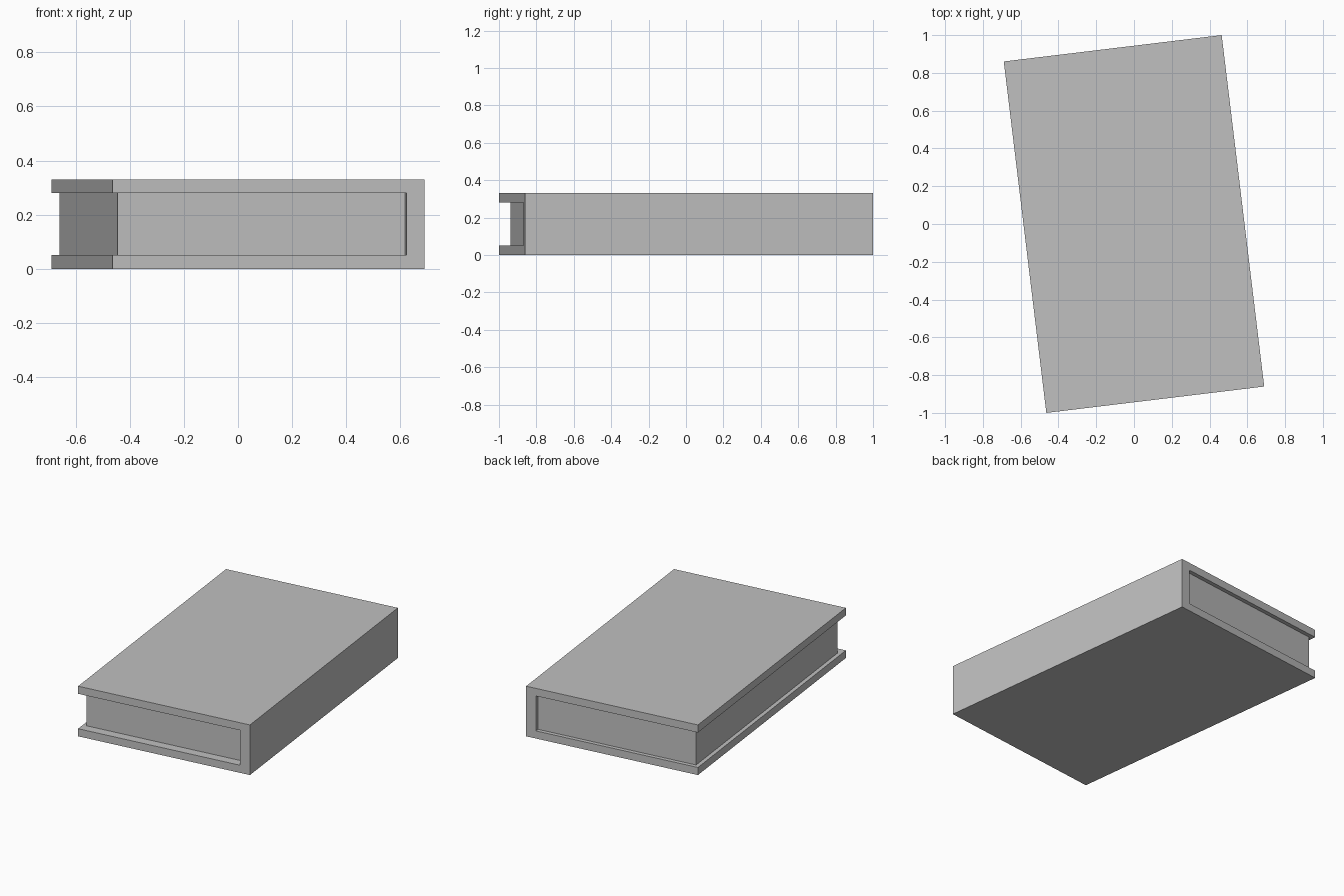
import bpy
import bmesh
from math import radians
from mathutils import Matrix

cube = bpy.data.objects.get("Cube")
if cube:
    bpy.data.objects.remove(cube, do_unlink=True)

HALF_W, HALF_L, HEIGHT = 0.581, 0.937, 0.33
BOARD, SPINE = 0.05, 0.066
TURN = Matrix.Rotation(radians(6.9), 4, "Z")

grey = bpy.data.materials.new("plain grey")
grey.use_nodes = True
colour = (0.53, 0.53, 0.53, 1)
grey.diffuse_color = colour
grey.node_tree.nodes["Principled BSDF"].inputs["Base Color"].default_value = colour


def extrude_profile(name, profile, y_front, y_back):
    """Extrude an (x, z) outline along the length of the book."""
    bm = bmesh.new()
    face = bm.faces.new([bm.verts.new((x, y_front, z)) for x, z in profile])
    result = bmesh.ops.extrude_face_region(bm, geom=[face])
    moved = [v for v in result["geom"] if isinstance(v, bmesh.types.BMVert)]
    bmesh.ops.translate(bm, verts=moved, vec=(0, y_back - y_front, 0))
    bmesh.ops.recalc_face_normals(bm, faces=bm.faces)
    mesh = bpy.data.meshes.new(name)
    bm.to_mesh(mesh)
    bm.free()
    mesh.materials.append(grey)
    obj = bpy.data.objects.new(name, mesh)
    obj.matrix_world = TURN
    bpy.context.collection.objects.link(obj)
    return obj


# Cover: two boards joined by the spine
inner = HALF_W - SPINE
top = HEIGHT - BOARD
extrude_profile("book_cover", [
    (-HALF_W, 0), (HALF_W, 0), (HALF_W, HEIGHT), (-HALF_W, HEIGHT),
    (-HALF_W, top), (inner, top), (inner, BOARD), (-HALF_W, BOARD),
], -HALF_L, HALF_L)

# Page block: set back from the fore edge, front end and back end
fore = -HALF_W + 0.026
extrude_profile("page_block", [
    (fore, BOARD), (inner, BOARD), (inner, top), (fore, top),
], -HALF_L + 0.06, HALF_L - 0.026)
